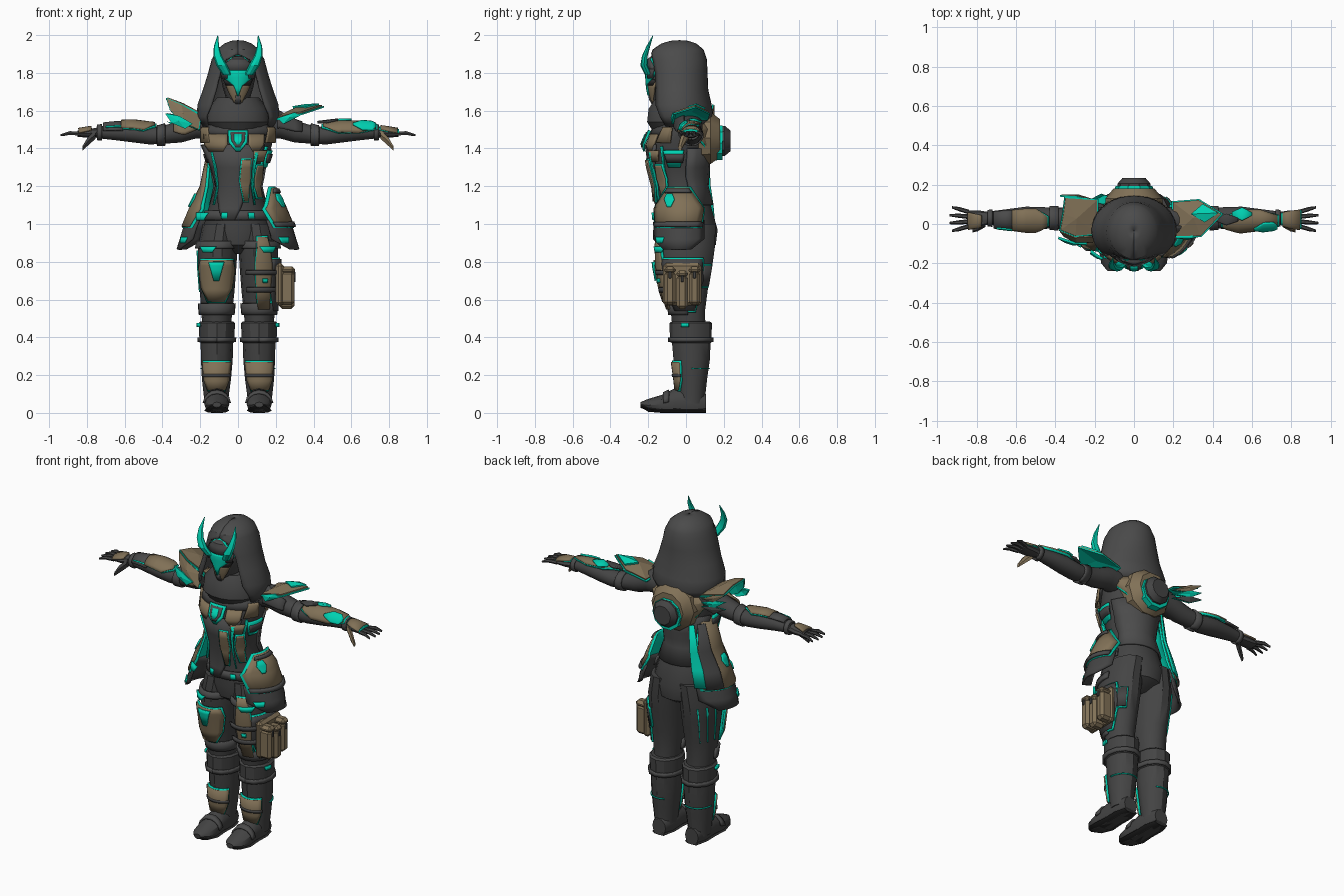
import bpy, bmesh, math
from mathutils import Vector

cube = bpy.data.objects.get("Cube")
if cube:
    bpy.data.objects.remove(cube, do_unlink=True)


def colour(name, rgb):
    m = bpy.data.materials.new(name)
    m.diffuse_color = (*rgb, 1)
    m.use_nodes = True
    m.node_tree.nodes["Principled BSDF"].inputs["Base Color"].default_value = (*rgb, 1)
    return m


cloth = colour("dark grey cloth", (.07, .07, .07))
suit = colour("charcoal suit", (.058, .058, .058))
black = colour("black rubber", (.025, .025, .025))
brown = colour("tan brown armour", (.22, .165, .095))
teal = colour("bright teal", (.0, .63, .44))
X, Y, Z = 0, 1, 2


def make(name, verts, faces, mat, side=1, thick=0, smooth=True):
    bm = bmesh.new()
    vs = [bm.verts.new((p[X] * side, p[Y], p[Z])) for p in verts]
    for f in faces:
        bm.faces.new([vs[i] for i in f])
    bmesh.ops.recalc_face_normals(bm, faces=bm.faces[:])
    mesh = bpy.data.meshes.new(name)
    bm.to_mesh(mesh)
    bm.free()
    mesh.materials.append(mat)
    if smooth:
        mesh.shade_smooth()
        mesh.set_sharp_from_angle(angle=math.radians(32))
    ob = bpy.data.objects.new(name, mesh)
    bpy.context.collection.objects.link(ob)
    if thick:
        mod = ob.modifiers.new("thickness", "SOLIDIFY")
        mod.thickness, mod.offset = thick, 0
    return ob


def on_ring(ring, degrees, axis, grow=0):
    """Point on an elliptical section (x, y, z, radius, radius) across an axis."""
    a = math.radians(degrees)
    p = list(ring[:3])
    u, v = [i for i in (X, Y, Z) if i != axis]
    p[u] += (ring[3] + grow) * math.cos(a)
    p[v] += (ring[4] + grow) * math.sin(a)
    p[Z] = max(p[Z], 0)
    return p


def mix(table, t, key):
    rows = sorted(table, key=lambda r: r[key])
    for a, b in zip(rows, rows[1:]):
        if t <= b[key] or b is rows[-1]:
            f = min(max((t - a[key]) / (b[key] - a[key]), 0), 1)
            return [p + (q - p) * f for p, q in zip(a, b)]


def loft(name, rings, mat, axis=Z, side=1, n=14):
    verts = [on_ring(r, 360 * i / n, axis) for r in rings for i in range(n)]
    faces = [(k * n + i, k * n + (i + 1) % n, (k + 1) * n + (i + 1) % n, (k + 1) * n + i)
             for k in range(len(rings) - 1) for i in range(n)]
    faces += [range(n), range(len(verts) - n, len(verts))]
    return make(name, verts, faces, mat, side)


def patch(name, body, mid, shape, grow, mat, axis=Z, side=1, cols=8, thick=.012):
    """Curved plate over a lofted body; shape lists (position, half angle)."""
    lo, hi = shape[0][0], shape[-1][0]
    stops = sorted({s[0] for s in shape} | {r[axis] for r in body if lo < r[axis] < hi})
    verts = []
    for t in stops:
        ring, half = mix(body, t, axis), mix(shape, t, 0)[1]
        ring[axis] = t
        verts += [on_ring(ring, mid + half * (2 * i / cols - 1), axis, grow) for i in range(cols + 1)]
    w = cols + 1
    faces = [(k * w + i, k * w + i + 1, (k + 1) * w + i + 1, (k + 1) * w + i)
             for k in range(len(stops) - 1) for i in range(cols)]
    return make(name, verts, faces, mat, side, thick)


def trimmed(name, body, mid, shape, grow, axis=Z, side=1, main=brown, edge=4):
    patch(name, body, mid, shape, grow, main, axis, side)
    wide = [(t, h + edge) for t, h in shape]
    wide[0] = (wide[0][0] - .007, wide[0][1])
    wide[-1] = (wide[-1][0] + .007, wide[-1][1])
    patch(name + "_trim", body, mid, wide, grow - .007, teal, axis, side)


def panel(name, points, mat, bulge, side=1, trim=True):
    """Faceted plate fanned around a raised centre, with a teal border behind."""
    pts = [Vector(p) for p in points]
    mid, bulge = sum(pts, Vector()) / len(pts), Vector(bulge)
    faces = [(i, (i + 1) % len(pts), len(pts)) for i in range(len(pts))]
    make(name, pts + [mid + bulge], faces, mat, side, .012, False)
    if trim:
        under = [mid + (p - mid) * 1.07 - bulge * .3 for p in pts]
        make(name + "_trim", under + [mid + bulge * .5], faces, teal, side, .008, False)


def box(name, centre, size, mat, bevel=.016):
    bm = bmesh.new()
    bmesh.ops.create_cube(bm, size=1)
    verts = [[c + v.co[i] * s for i, (c, s) in enumerate(zip(centre, size))] for v in bm.verts]
    faces = [[v.index for v in f.verts] for f in bm.faces]
    bm.free()
    mod = make(name, verts, faces, mat, smooth=False).modifiers.new("bevel", "BEVEL")
    mod.width, mod.segments = bevel, 1


# Torso and jacket
torso = [(0, .01, .84, .06, .07), (0, .015, .89, .15, .145), (0, .012, .97, .187, .158),
         (0, 0, 1.08, .157, .138), (0, -.02, 1.2, .122, .128), (0, -.03, 1.3, .14, .145),
         (0, -.035, 1.42, .18, .158), (0, -.02, 1.5, .185, .14), (0, -.02, 1.57, .13, .1),
         (0, -.03, 1.64, .07, .07)]
loft("torso", torso, suit, n=18)
patch("belt", torso, -90, [(1.02, 110), (1.07, 110)], .012, cloth, cols=16)
patch("jacket_flap", torso, -105, [(1.02, 10), (1.2, 38), (1.42, 60)], .02, cloth)
patch("jacket_back", torso, 90, [(1.1, 70), (1.25, 80), (1.4, 75)], .006, cloth)
trimmed("belly_plate", torso, -76, [(1.12, 3), (1.23, 10), (1.34, 7)], .032, edge=2)
trimmed("waist_plate", torso, -44, [(1.14, 5), (1.24, 11), (1.31, 7)], .022, edge=3)
patch("belly_stripe", torso, -60, [(1.1, 1), (1.38, 3)], .026, teal)
patch("chest_side_plate", torso, -52, [(1.33, 10), (1.39, 13)], .026, brown)
patch("jacket_piping", torso, -135, [(1.1, 1), (1.3, 2), (1.38, 1)], .03, teal)
patch("emblem", torso, -90, [(1.385, 3), (1.43, 13), (1.495, 14)], .034, teal)
patch("emblem_frame", torso, -90, [(1.405, 3), (1.44, 9), (1.485, 10)], .04, cloth)
patch("emblem_slot", torso, -90, [(1.42, 2), (1.44, 5), (1.475, 5)], .044, teal)
patch("chest_cover", torso, -90, [(1.47, 62), (1.525, 62)], .016, suit)
for s, width in ((-1, 22), (1, 13)):
    patch("chest_band", torso, -74 + width, [(1.385, width - 8), (1.42, width), (1.475, width)],
          .022, brown, side=s)
    patch("chest_wing", torso, -30, [(1.43, 14), (1.51, 10)], .022, brown, side=s)
    patch("rib_panel", torso, -12, [(1.3, 12), (1.39, 20)], .008, teal, side=s)
    patch("rib_cover", torso, -10, [(1.325, 15), (1.37, 18)], .016, suit, side=s)
    patch("buckle", torso, -68, [(1.03, 5), (1.06, 5)], .022, teal, side=s)
    patch("side_seam", torso, -35, [(1.2, 1), (1.41, 2)], .008, teal, side=s)

# Back plate and round pack with a sunken glowing rim
trimmed("back_plate", torso, 90, [(1.35, 20), (1.42, 42), (1.5, 72), (1.565, 60)], .025, edge=3)
patch("back_plate_gap", torso, 90, [(1.5, 28), (1.57, 34)], .033, suit)
for name, mat, z, stages in (("pack_base", brown, 1.455, ((.05, .15), (.13, .145), (.18, .105))),
                             ("pack_ring", teal, 1.43, ((.13, .1), (.194, .095))),
                             ("pack_disc", suit, 1.44, ((.13, .084), (.205, .084), (.235, .058)))):
    loft(name, [(0, y, z, r, r) for y, r in stages], mat, Y, n=10)

# Hood, scarf and mask
hood = [(0, -.03, 1.52, .185, .15), (0, -.03, 1.57, .212, .17), (0, -.035, 1.63, .21, .165),
        (0, -.04, 1.71, .18, .152), (0, -.042, 1.8, .152, .15), (0, -.042, 1.87, .134, .147),
        (0, -.042, 1.92, .108, .13), (0, -.038, 1.95, .07, .09), (0, -.035, 1.964, .035, .045),
        (0, -.035, 1.967, .002, .002)]
patch("hood", hood, 90, [(1.52, 120), (1.63, 138), (1.8, 142), (1.87, 152), (1.9, 180), (1.967, 180)],
      0, cloth, cols=26)
scarf = [(0, -.05, 1.48, .13, .12), (0, -.06, 1.54, .172, .148), (0, -.06, 1.61, .162, .14),
         (0, -.06, 1.67, .11, .1)]
loft("scarf", scarf, suit, n=18)
head = [(0, -.07, 1.58, .05, .06), (0, -.08, 1.66, .062, .1), (0, -.08, 1.72, .08, .112),
        (0, -.08, 1.8, .097, .118), (0, -.08, 1.87, .08, .1), (0, -.07, 1.92, .04, .05)]
loft("helmet", head, suit, n=16)
patch("mask", head, -90, [(1.64, 16), (1.7, 38), (1.76, 50)], .004, brown)
patch("eye_slit", head, -90, [(1.735, 40), (1.765, 52)], .009, black)
patch("face_crest", head, -90, [(1.68, 2), (1.735, 13), (1.775, 44), (1.81, 56)], .014, teal)
patch("mouth_guard", head, -90, [(1.63, 14), (1.68, 8)], .01, cloth)
trimmed("brow", head, -90, [(1.815, 50), (1.85, 38), (1.885, 12)], .018, main=cloth)
horn = [(.058, -.2, 1.79, .024, .018), (.086, -.222, 1.84, .029, .02), (.108, -.218, 1.89, .022, .015),
        (.114, -.2, 1.94, .014, .01), (.107, -.175, 1.998, .002, .002)]

# Arms and hands
arm = [(.13, .01, 1.52, .07, .07), (.22, .02, 1.52, .068, .068), (.3, .025, 1.49, .06, .06),
       (.42, .03, 1.468, .052, .046), (.47, .03, 1.47, .057, .05), (.55, .03, 1.48, .058, .05),
       (.65, .03, 1.485, .045, .042), (.75, .03, 1.485, .032, .031)]
palm = [(.73, .03, 1.485, .03, .028), (.79, .027, 1.48, .042, .025), (.85, .025, 1.478, .045, .017)]
for s, thumb in ((-1, suit), (1, brown)):
    loft("horn", horn, teal, side=s, n=8)
    patch("horn_socket", head, -52, [(1.77, 8), (1.82, 12)], .022, suit, side=s)
    loft("arm", arm, suit, X, s)
    patch("elbow_wrap", arm, 90, [(.385, 180), (.43, 180)], .004, cloth, X, s, cols=14)
    patch("wrist_cuff", arm, 90, [(.72, 180), (.745, 180)], .004, cloth, X, s, cols=14)
    loft("palm", palm, suit, X, s, 10)
    for i in range(4):
        f, reach = i - 1.5, .945 - .012 * abs(i - 1.5)
        loft("finger", [(.84, .025 + f * .024, 1.478, .012, .012), (.89, .025 + f * .034, 1.482, .011, .011),
                        (reach, .025 + f * .04, 1.47, .006, .006)], suit, X, s, 6)
    loft("thumb", [(.755, .005, 1.475, .02, .028), (.795, -.02, 1.437, .017, .026),
                   (.822, -.032, 1.402, .011, .014)], thumb, X, s, 6)

# Bright left forearm, plain right forearm
trimmed("left_forearm_guard", arm, 115, [(.45, 15), (.53, 58), (.64, 68), (.73, 40)], .014, X)
patch("left_forearm_inset", arm, 140, [(.61, 4), (.66, 30), (.71, 30), (.73, 10)], .024, teal, X)
patch("left_forearm_gem", arm, 75, [(.5, 6), (.55, 24), (.6, 5)], .024, teal, X)
patch("left_forearm_strip", arm, 95, [(.42, 6), (.47, 20), (.53, 5)], .026, suit, X)
trimmed("left_hand_plate", palm, 100, [(.755, 50), (.845, 70)], .008, X)
trimmed("right_forearm_guard", arm, 105, [(.44, 18), (.5, 54), (.62, 50)], .018, X, -1, edge=3)
patch("right_forearm_cover", arm, 110, [(.61, 60), (.715, 60)], .012, cloth, X, -1)
patch("right_forearm_piping", arm, 150, [(.62, 4), (.7, 4)], .02, teal, X, -1)
patch("right_hand_plate", palm, 110, [(.775, 40), (.845, 60)], .007, brown, X, -1)

# Flat spiked pad on the left shoulder
panel("left_shoulder_pad", [(.2, .11, 1.56), (.33, .12, 1.59), (.445, .05, 1.625), (.34, -.06, 1.59),
                            (.2, -.06, 1.56)], brown, (0, 0, .025))
panel("left_pad_gem", [(.29, .05, 1.618), (.35, .1, 1.61), (.43, .055, 1.632), (.36, .01, 1.618)],
      teal, (0, 0, .01), trim=False)
panel("left_pad_front", [(.21, -.065, 1.56), (.3, -.065, 1.59), (.33, -.06, 1.575), (.24, -.07, 1.53)],
      teal, (0, -.01, 0), trim=False)
patch("left_arm_plate", arm, 150, [(.21, 40), (.34, 25)], .012, suit, X)

# Open fan of petals on the right shoulder
panel("right_pad_top", [(.19, -.05, 1.58), (.3, -.06, 1.635), (.375, -.03, 1.665), (.36, .05, 1.65),
                        (.35, .13, 1.62), (.19, .12, 1.57)], brown, (0, 0, .015), -1)
panel("right_pad_front", [(.2, -.06, 1.57), (.3, -.065, 1.63), (.375, -.035, 1.662), (.355, -.06, 1.6),
                          (.3, -.09, 1.54), (.21, -.09, 1.5)], brown, (0, -.02, 0), -1)
panel("right_pad_petal", [(.24, -.1, 1.53), (.31, -.095, 1.57), (.385, -.07, 1.585), (.35, -.09, 1.535),
                          (.28, -.1, 1.505)], teal, (0, -.012, 0), -1, False)
for i, mat in enumerate((brown, teal, suit)):
    panel("right_pad_ray", [(.19, .115, 1.55 - i * .025), (.29, .14, 1.605 - i * .035),
                            (.37, .145, 1.63 - i * .045), (.29, .14, 1.565 - i * .035)],
          mat, (0, .01, 0), -1)
patch("right_arm_plate", arm, 150, [(.2, 45), (.28, 50), (.34, 25)], .01, brown, X, -1)

# Flared coat tails at the hips
skirt = [(0, -.02, .865, .32, .19), (0, -.02, .98, .285, .18), (0, -.02, 1.1, .235, .165),
         (0, -.02, 1.2, .185, .15), (0, -.02, 1.42, .14, .14)]
for s, turn, top in ((1, -8, 1.19), (-1, 8, 1.38)):
    patch("tail_hem", skirt, turn, [(.865, 22), (.92, 46), (1.02, 48)], 0, suit, side=s)
    trimmed("tail_plate", skirt, turn, [(.985, 38), (1.08, 47), (top, 20)], .012, side=s)
    patch("tail_gem", skirt, turn - 14, [(1.09, 3), (1.13, 9), (1.16, 5)], .021, teal, side=s)
    patch("hem_tab", skirt, turn - 30, [(.9, 5), (.93, 8)], .008, teal, side=s)
patch("left_tail_cap", skirt, -8, [(1.165, 24), (1.185, 20)], .021, cloth)
patch("left_tail_belt", skirt, -8, [(.985, 40), (1.01, 42)], .02, cloth)
patch("right_tail_lining", skirt, 30, [(.99, 13), (1.08, 15), (1.36, 8)], .02, suit, side=-1)
patch("right_tail_stripe", skirt, 50, [(1.0, 7), (1.1, 8), (1.36, 5)], .024, teal, side=-1)
patch("right_tail_tie", skirt, -46, [(1.02, 5), (1.06, 9)], .022, teal, side=-1)

# Legs
leg = [(.092, .012, 1.0, .095, .148), (.108, .005, .88, .105, .152), (.11, 0, .78, .102, .143),
       (.11, 0, .65, .092, .118), (.113, .01, .54, .083, .093), (.112, .015, .46, .075, .09)]
boot = [(.112, .025, .485, .086, .1), (.112, .025, .475, .096, .112), (.112, .025, .375, .092, .11),
        (.112, .028, .37, .086, .102), (.112, .03, .28, .084, .096), (.114, .03, .18, .077, .082),
        (.115, .03, .09, .066, .072), (.115, .03, .05, .064, .07)]
foot = [(.112, .105, .05, .045, .05), (.112, .04, .06, .062, .08), (.112, -.05, .06, .06, .075),
        (.112, -.13, .045, .066, .05), (.112, -.2, .04, .055, .034), (.112, -.24, .045, .022, .012)]
for s in (-1, 1):
    loft("leg", leg, suit, side=s)
    loft("boot", boot, suit, side=s, n=12)
    loft("foot", foot, suit, Y, s, 12)
    loft("sole", [(.112, y, max(.012, -.06 - y * .42), rx, .014) for x, y, z, rx, rz in foot], black, Y, s, 8)
    patch("foot_strap", foot, 90, [(-.12, 85), (-.09, 85)], .004, cloth, Y, s)
    patch("boot_strap", boot, 90, [(.375, 180), (.4, 180)], .004, cloth, side=s, cols=12)
    patch("boot_piping", boot, 60, [(.232, 60), (.238, 60)], .003, teal, side=s, cols=12, thick=.006)
    patch("cuff_tab", boot, -15, [(.455, 10), (.475, 10)], .006, teal, side=s)
    trimmed("shin_plate", boot, -90, [(.12, 34), (.17, 48), (.27, 52)], .01, side=s, edge=3)
    patch("shin_joint", boot, -90, [(.19, 52), (.205, 53)], .015, suit, side=s)
    patch("thigh_strap", leg, -90, [(.87, 100), (.91, 100)], .008, cloth, side=s, cols=14)
    patch("thigh_tag", leg, -65, [(.85, 12), (.88, 22)], .019, teal, side=s)
    patch("knee_wrap", leg, -90, [(.52, 90), (.58, 90)], .008, cloth, side=s, cols=14)

# Knee guard and outer piping on the right leg
trimmed("thigh_guard", leg, -88, [(.59, 22), (.66, 44), (.76, 50), (.81, 42)], .022, side=-1)
patch("thigh_guard_gem", leg, -88, [(.7, 6), (.76, 13), (.8, 18)], .032, teal, side=-1)
for turn in (5, 30, 55):
    patch("thigh_piping", leg, turn, [(.64, 1), (.86, 2)], .003, teal, side=-1, thick=.006)

# Strips, straps and pouches on the left leg
trimmed("thigh_strip", leg, -76, [(.55, 18), (.78, 23), (.93, 13)], .014, edge=3)
trimmed("thigh_rear_tag", leg, 50, [(.67, 12), (.78, 12)], .01, main=suit)
for z in (.64, .73):
    patch("strip_strap", leg, -74, [(z, 50), (z + .025, 50)], .022, suit)
patch("strip_gem", leg, -74, [(.69, 6), (.71, 6)], .026, teal)
trimmed("holster", leg, -10, [(.54, 30), (.7, 50), (.815, 42)], .012, main=suit)
box("pouch_base", (.222, -.02, .68), (.045, .205, .225), brown)
for i in range(3):
    y = -.085 + i * .065
    drop = .02 * (i == 1)
    box("pouch", (.258, y, .66 - drop), (.08, .06, .18), brown)
    box("pouch_flap", (.26, y, .755 - drop), (.084, .062, .04), brown)
    box("pouch_tab", (.3, y, .73 - drop), (.008, .014, .035), suit, .002)
